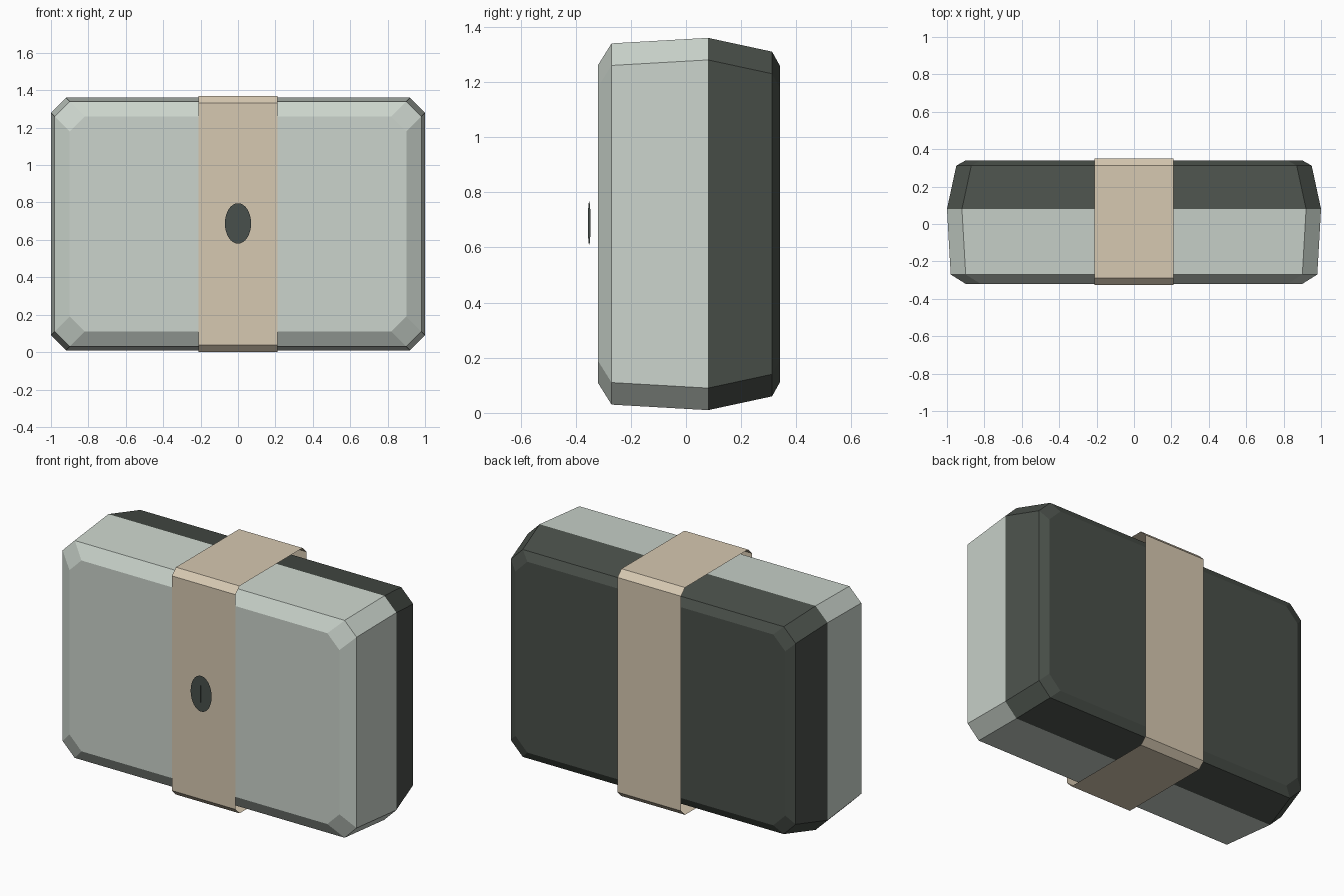
import bpy, bmesh
from math import cos, sin, pi

cube = bpy.data.objects.get("Cube")
if cube:
    bpy.data.objects.remove(cube, do_unlink=True)


def material(name, srgb):
    colour = [((c / 255 + 0.055) / 1.055) ** 2.4 for c in srgb] + [1]
    mat = bpy.data.materials.new(name)
    mat.use_nodes = True
    mat.diffuse_color = colour
    bsdf = mat.node_tree.nodes["Principled BSDF"]
    bsdf.inputs["Base Color"].default_value = colour
    bsdf.inputs["Roughness"].default_value = 0.8
    return mat


def octagon(u0, u1, v0, v1, c):
    """Rectangle with its four corners cut off by c."""
    return [(u0 + c, v0), (u1 - c, v0), (u1, v0 + c), (u1, v1 - c),
            (u1 - c, v1), (u0 + c, v1), (u0, v1 - c), (u0, v0 + c)]


def loft(name, rings, mat, caps=True):
    """Join matching rings of points with flat faces, optionally closing both ends."""
    bm = bmesh.new()
    loops = [[bm.verts.new(p) for p in ring] for ring in rings]
    for a, b in zip(loops, loops[1:]):
        for i in range(len(a)):
            j = (i + 1) % len(a)
            bm.faces.new((a[i], a[j], b[j], b[i]))
    if caps:
        bm.faces.new(loops[0])
        bm.faces.new(loops[-1])
    bmesh.ops.recalc_face_normals(bm, faces=bm.faces)
    return finish(name, bm, mat)


def finish(name, bm, mat):
    mesh = bpy.data.meshes.new(name)
    bm.to_mesh(mesh)
    bm.free()
    mesh.materials.append(mat)
    obj = bpy.data.objects.new(name, mesh)
    bpy.context.collection.objects.link(obj)
    return obj


def flat_oval(name, points, mat):
    bm = bmesh.new()
    bm.faces.new([bm.verts.new(p) for p in points])
    return finish(name, bm, mat)


pale = material("pale grey green", (203, 212, 204))
dark = material("dark grey green", (74, 80, 74))
tan = material("tan strap", (214, 200, 177))
slate = material("dark clasp", (72, 80, 76))

MID = 0.685   # height of the case centre
CORNER = 0.08


def case_ring(y, half_x, half_z):
    return [(x, y, z) for x, z in
            octagon(-half_x, half_x, MID - half_z, MID + half_z, CORNER)]


# Two halves of the case
seam = case_ring(0.08, 1.0, 0.675)
loft("front_shell", [case_ring(-0.32, 0.90, 0.575),
                     case_ring(-0.27, 0.98, 0.655), seam], pale)
loft("back_shell", [seam, case_ring(0.312, 0.95, 0.625),
                    case_ring(0.34, 0.90, 0.575)], dark)

# Open band wrapped around the middle
profile = octagon(-0.326, 0.35, 0.0, 1.37, 0.038)
loft("strap", [[(x, y, z) for y, z in profile] for x in (-0.212, 0.212)],
     tan, caps=False)

# Oval clasp with a thin upright fin through it
angles = [2 * pi * i / 32 for i in range(32)]
flat_oval("clasp", [(0.07 * cos(a), -0.351, 0.688 + 0.108 * sin(a)) for a in angles], slate)
flat_oval("clasp_fin", [(0, -0.351 + 0.005 * cos(a), 0.688 + 0.078 * sin(a)) for a in angles], slate)
